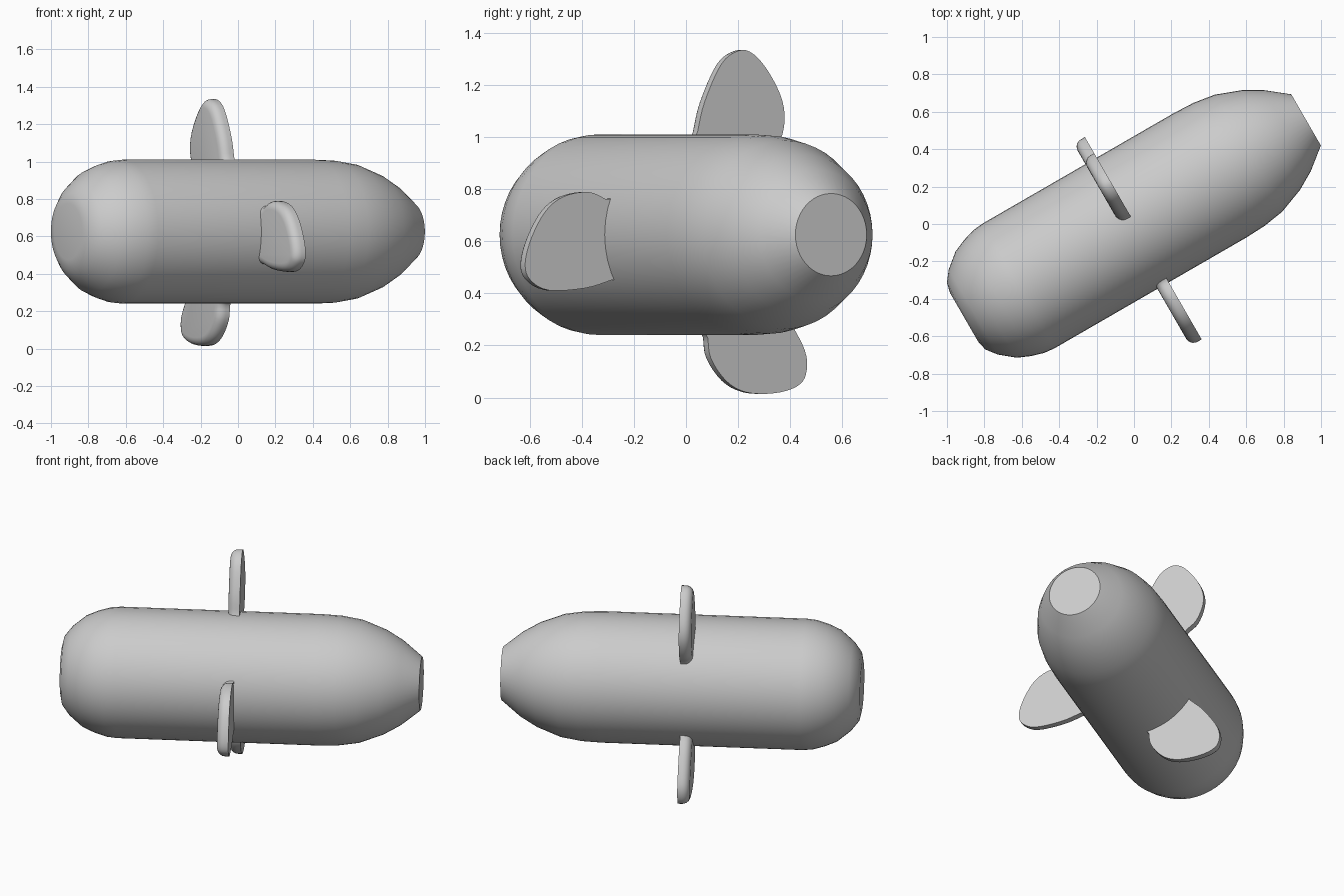
import bpy
import bmesh
from math import radians, pi, sin, cos
from mathutils import Matrix, Vector

default = bpy.data.objects.get("Cube")
if default:
    bpy.data.objects.remove(default, do_unlink=True)

grey = bpy.data.materials.new("plain_grey")
grey.use_nodes = True
COLOUR = (0.6, 0.6, 0.6, 1)
grey.diffuse_color = COLOUR
grey.node_tree.nodes["Principled BSDF"].inputs["Base Color"].default_value = COLOUR

# Parts are built along local x, then turned and lifted into place
PLACE = (Matrix.Translation((-0.011, 0.019, 0.625))
         @ Matrix.Rotation(radians(30), 4, "Z"))


def loft(name, rings, matrix, angle):
    """Join equal closed rings of points, cap both ends and shade smooth."""
    bm = bmesh.new()
    loops = [[bm.verts.new(p) for p in ring] for ring in rings]
    n = len(loops[0])
    for a, b in zip(loops, loops[1:]):
        for i in range(n):
            j = (i + 1) % n
            bm.faces.new((a[i], a[j], b[j], b[i]))
    bm.faces.new(loops[0])
    bm.faces.new(loops[-1])
    bmesh.ops.recalc_face_normals(bm, faces=bm.faces)
    mesh = bpy.data.meshes.new(name)
    bm.to_mesh(mesh)
    bm.free()
    mesh.materials.append(grey)
    obj = bpy.data.objects.new(name, mesh)
    obj.matrix_world = matrix
    bpy.context.collection.objects.link(obj)
    bpy.ops.object.select_all(action="DESELECT")
    obj.select_set(True)
    bpy.context.view_layer.objects.active = obj
    bpy.ops.object.shade_smooth_by_angle(angle=radians(angle))
    return obj


def smooth_loop(points, steps):
    """Closed Catmull-Rom curve through the points."""
    result = []
    pts = [Vector(p) for p in points]
    n = len(pts)
    for i in range(n):
        a, b, c, d = (pts[(i + k) % n] for k in (-1, 0, 1, 2))
        for s in range(steps):
            t = s / steps
            result.append(0.5 * (2 * b + (c - a) * t
                                 + (2 * a - 5 * b + 4 * c - d) * t ** 2
                                 + (3 * b - a - 3 * c + d) * t ** 3))
    return result


# Body: blunt rounded nose, straight barrel, tapered tail with a flat end
SIDES = 48
profile = [(-1.036, 0.15), (-1.024, 0.205), (-0.98, 0.262), (-0.9, 0.328),
           (-0.83, 0.358), (-0.76, 0.379), (-0.7, 0.385),
           (0.48, 0.385), (0.6, 0.38), (0.72, 0.361), (0.86, 0.308),
           (0.96, 0.25), (1.075, 0.158)]
body_rings = [[(x, r * cos(2 * pi * i / SIDES), r * sin(2 * pi * i / SIDES))
               for i in range(SIDES)] for x, r in profile]
loft("body", body_rings, PLACE, 30)

# Fins: flat blades with a crisp back rim and a rounded front rim
outline = smooth_loop([(0.3, -0.17), (0.35, -0.2), (0.42, -0.24), (0.53, -0.243),
                       (0.62, -0.202), (0.7, -0.112), (0.745, -0.02),
                       (0.735, 0.045), (0.66, 0.1), (0.5, 0.12),
                       (0.38, 0.11), (0.3, 0.1)], 4)
ROUND = 0.045


def inset(points, distance):
    """Move each point of the loop inward along its own normal."""
    moved = []
    for i, p in enumerate(points):
        tangent = points[(i + 1) % len(points)] - points[i - 1]
        normal = Vector((tangent.y, -tangent.x)).normalized()
        moved.append(p - normal * distance)
    return moved


fin_rings = [[(0.005, p.x, p.y) for p in outline]]
for k in range(6):
    a = k / 5 * pi / 2
    x = -0.02 - ROUND * sin(a)
    fin_rings.append([(x, p.x, p.y) for p in inset(outline, ROUND * (1 - cos(a)))])

for name, angle in (("upper_fin", 70), ("side_fin", 190), ("lower_fin", 310)):
    loft(name, fin_rings, PLACE @ Matrix.Rotation(radians(angle), 4, "X"), 40)
